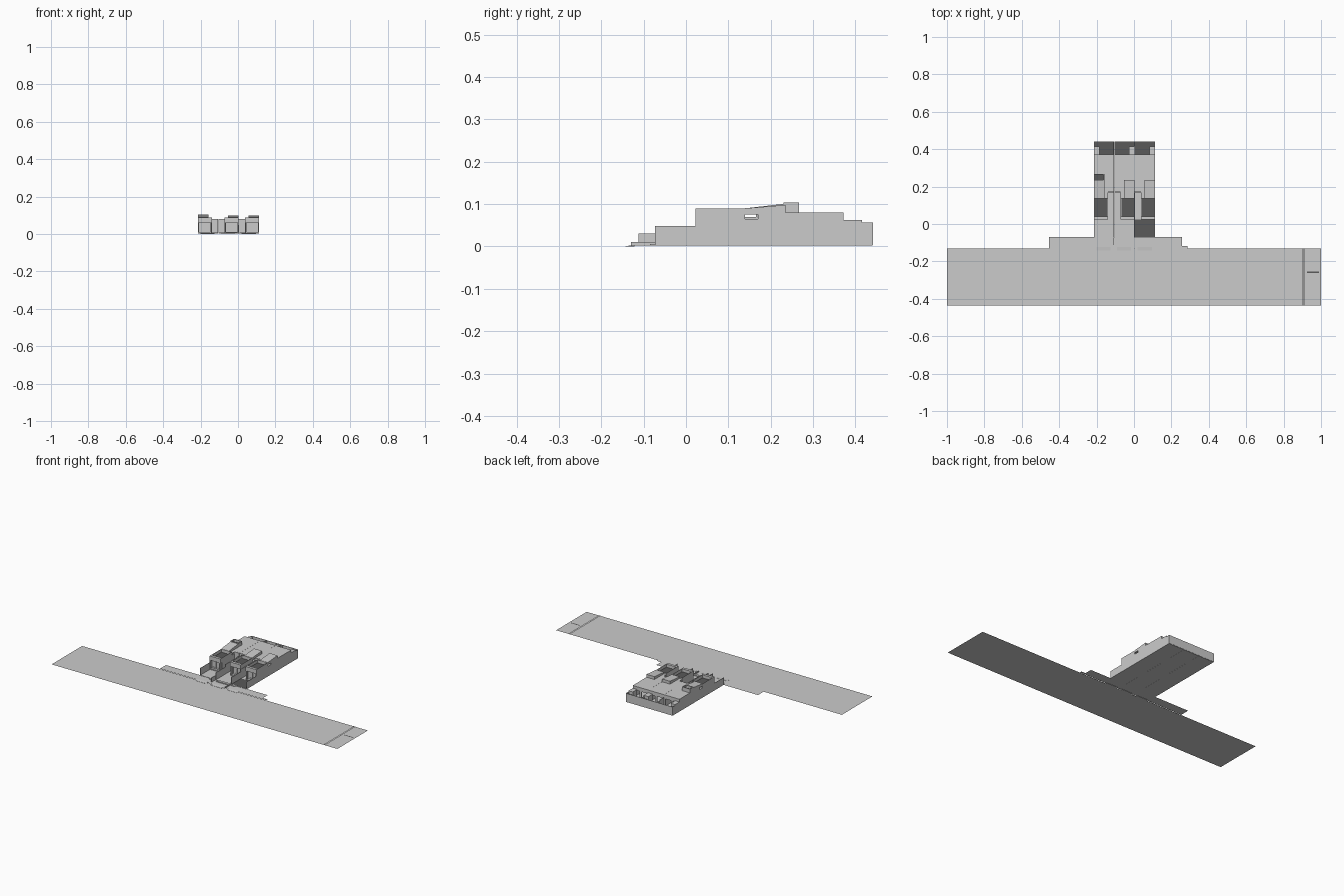
import bpy, bmesh

def mesh_object(name, bm):
    me = bpy.data.meshes.new(name)
    bm.normal_update()
    bm.to_mesh(me)
    bm.free()
    ob = bpy.data.objects.new(name, me)
    bpy.context.collection.objects.link(ob)
    return ob

def boxes(name, items, fx=lambda x: x):
    """One object from boxes (x0, x1, y0, y1, z0, z1[, back top z])."""
    bm = bmesh.new()
    for it in items:
        x0, x1 = sorted((fx(it[0]), fx(it[1])))
        y0, y1, z0, z1 = it[2:6]
        zb = it[6] if len(it) > 6 else z1
        pts = [(x0, y0, z0), (x1, y0, z0), (x1, y1, z0), (x0, y1, z0),
               (x0, y0, z1), (x1, y0, z1), (x1, y1, zb), (x0, y1, zb)]
        v = [bm.verts.new(p) for p in pts]
        for f in ((3, 2, 1, 0), (4, 5, 6, 7), (0, 1, 5, 4),
                  (1, 2, 6, 5), (2, 3, 7, 6), (3, 0, 4, 7)):
            bm.faces.new([v[i] for i in f])
    return mesh_object(name, bm)

def sheet(name, rects, z, color=None):
    bm = bmesh.new()
    for x0, x1, y0, y1 in rects:
        bm.faces.new([bm.verts.new(p) for p in
                      ((x0, y0, z), (x1, y0, z), (x1, y1, z), (x0, y1, z))])
    ob = mesh_object(name, bm)
    if color:
        ob.data.materials.append(color)
    return ob

dark = bpy.data.materials.new("dark_grey")
dark.diffuse_color = (0.10, 0.10, 0.10, 1)

# Street, its markings, pavement and kerb
sheet("road", [(-1, 1, -0.435, -0.13)], 0.0)
sheet("road_markings", [(0.902, 0.906, -0.435, -0.13), (0.911, 0.915, -0.435, -0.13),
                        (0.925, 0.988, -0.263, -0.255)], 0.0012, dark)
sheet("pavement", [(-0.455, 0.257, -0.13, -0.07), (0.257, 0.287, -0.13, -0.117)], 0.002)
boxes("driveway_aprons", [(x, x + 0.075, -0.143, -0.122, 0, 0.001, 0.003)
                          for x in (-0.20, -0.09, 0.02)])

W = 0.1085     # width of one terraced house
T = 0.004      # wall thickness

def ring(x0, x1, y0, y1, z0, z1, t=T):
    return [(x0, x1, y0, y0 + t, z0, z1), (x0, x1, y1 - t, y1, z0, z1),
            (x0, x0 + t, y0 + t, y1 - t, z0, z1), (x1 - t, x1, y0 + t, y1 - t, z0, z1)]

def window(x0, x1, z0, z1, y, wx0, wx1, wz0, wz1, t=T):
    """Wall panel facing y with one opening."""
    return [(x0, wx0, y, y + t, z0, z1), (wx1, x1, y, y + t, z0, z1),
            (wx0, wx1, y, y + t, z0, wz0), (wx0, wx1, y, y + t, wz1, z1)]

def house(n, x, mirrored, tall):
    fx = (lambda u: x + W - u) if mirrored else (lambda u: x + u)
    def part(name, items):
        return boxes(f"{name}_{n}", items, fx)
    top = 0.104 if tall else 0.101

    # Ground slab and side walls
    part("floor", [(0, W, -0.073, 0.44, 0.002, 0.004)])
    part("side_walls", [(a, a + 0.002, y0, y1, 0.004, h) for a in (0, W - 0.002)
                        for y0, y1, h in ((-0.073, 0.023, 0.048), (0.023, 0.415, 0.063),
                                          (0.415, 0.44, 0.057))])
    # Front wall: doorway in the recess, framed window under the upper box
    part("front_window_wall", window(0.036, W, 0.004, 0.064, 0.037,
                                     0.046, 0.100, 0.018, 0.054))
    part("front_frame", window(0.036, W, 0.004, 0.07, 0.023, 0.042, 0.103, 0.010, 0.062, 0.014))
    part("entrance_wall", window(0.002, 0.036, 0.004, 0.08, 0.165, 0.008, 0.028, 0.006, 0.05))
    part("entrance_door", [(0.008, 0.028, 0.167, 0.168, 0.006, 0.05)])
    part("recess_wall", [(0.034, 0.038, 0.04, 0.17, 0.004, 0.07)])
    part("room_glass", [(0.046, 0.100, 0.039, 0.040, 0.018, 0.054)])
    part("window_mullion", [(0.072, 0.074, 0.036, 0.041, 0.018, 0.054)])

    # Upper box with a sunken dark terrace
    part("upper_floor", [(0.034, W, 0.023, 0.17, 0.062, 0.065)])
    part("terrace_parapet", [(0.034, W, 0.023, 0.037, 0.065, 0.089)]
         + ring(0.034, W, 0.037, 0.139, 0.065, 0.089, 0.003))
    x0, x1 = sorted((fx(0.037), fx(W - 0.003)))
    sheet(f"terrace_floor_{n}", [(x0, x1, 0.038, 0.136)], 0.07, dark)

    # Roof with raised roof light
    part("main_roof", [(0, W, 0.17, 0.372, 0.076, 0.080), (0.034, W, 0.139, 0.17, 0.076, 0.080)])
    part("upper_walls", ring(0, W, 0.17, 0.372, 0.063, 0.076))
    part("roof_light", [(0.053, W, 0.139, 0.235, 0.080, 0.090, top - 0.003)])
    if tall:
        part("chimney_box", ring(0.053, W, 0.230, 0.267, 0.080, 0.104)
             + [(0.053, W, 0.230, 0.267, 0.080, 0.088)])
        x0, x1 = sorted((fx(0.057), fx(W - 0.004)))
        sheet(f"chimney_opening_{n}", [(x0, x1, 0.234, 0.263)], 0.0885, dark)

    # Rear wall with two openings, and walled yard with a store
    part("rear_wall", window(0.002, 0.054, 0.004, 0.076, 0.368, 0.010, 0.048, 0.006, 0.056)
         + window(0.054, W - 0.002, 0.004, 0.076, 0.368, 0.062, 0.098, 0.006, 0.056))
    part("middle_wall", [(0.002, W - 0.002, 0.262, 0.265, 0.004, 0.076)])
    part("yard_wall", [(0, W, 0.438, 0.441, 0.004, 0.057)])
    part("yard_store", [(W - 0.03, W, 0.372, 0.415, 0.004, 0.063)])
    sheet(f"yard_floor_{n}", [(x + 0.002, x + W - 0.002, 0.372, 0.438)], 0.0045, dark)

    # Front steps
    part("front_step", [(0.012, 0.034, -0.085, -0.073, 0.002, 0.006),
                        (0.004, 0.034, 0.145, 0.165, 0.004, 0.008)])

# Terrace of three houses, the left one mirrored
house("left", -0.2145, True, True)
# left house is mirrored so its box sits on the outer side
house("middle", -0.1055, False, False)
house("right", 0.0035, False, False)

# Divider walls and gates reaching towards the street
boxes("garden_dividers", [(-0.110, -0.107, -0.112, -0.073, 0.002, 0.030),
                          (0.0015, 0.0045, -0.13, -0.073, 0.002, 0.010)])
boxes("garden_gate", [(-0.092, 0.0, -0.090, -0.074, 0.002, 0.008)])
sheet("carport_floor", [(0.006, 0.109, -0.072, 0.023)], 0.005, dark)
